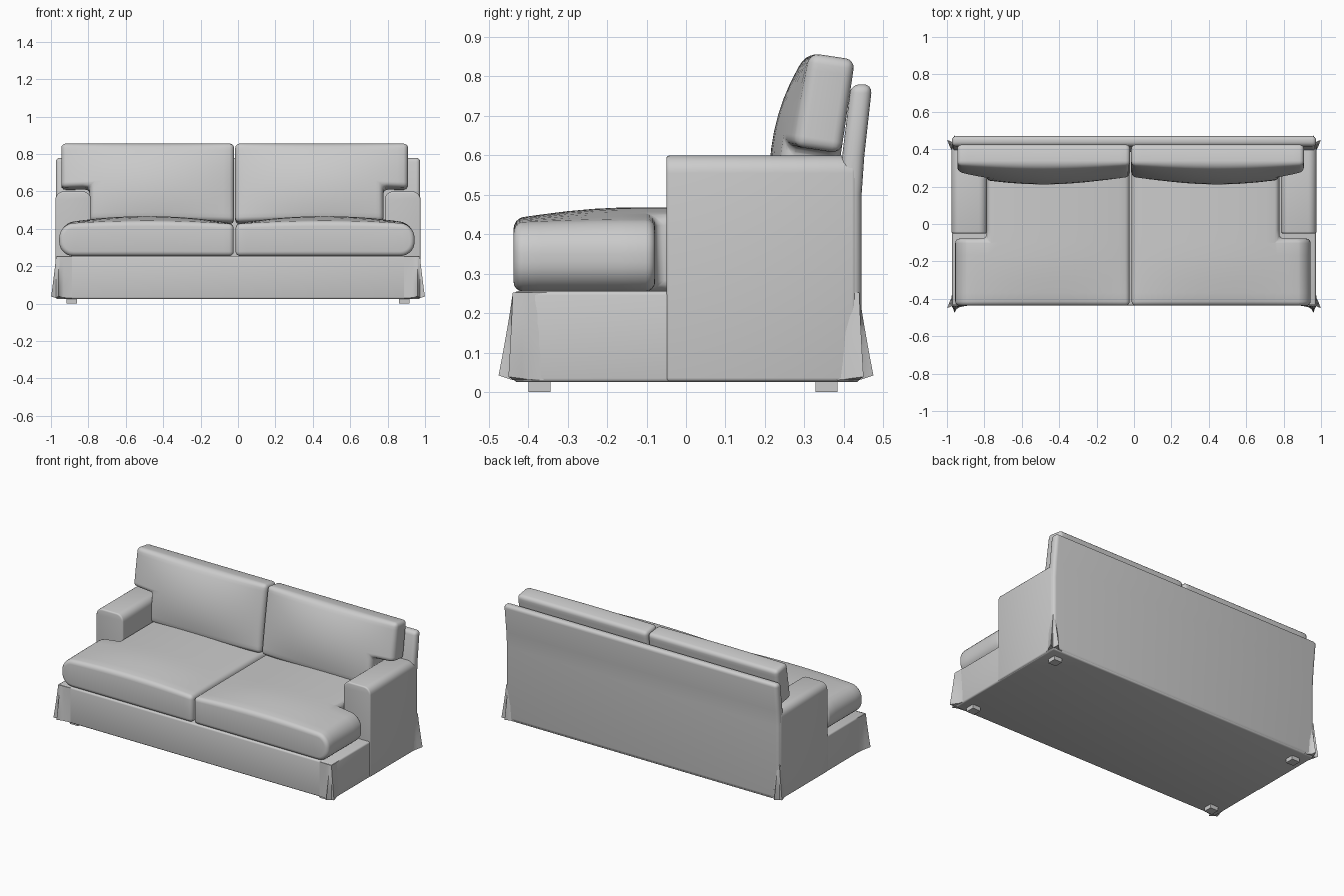
import bpy, bmesh, math
from mathutils import Vector

if "Cube" in bpy.data.objects:
    bpy.data.objects.remove(bpy.data.objects["Cube"])


def finish(name, bm, angle=40):
    """Store a bmesh as a smooth object with edges above the angle kept sharp."""
    bmesh.ops.recalc_face_normals(bm, faces=bm.faces[:])
    for f in bm.faces:
        f.smooth = True
    for e in bm.edges:
        e.smooth = len(e.link_faces) == 2 and e.calc_face_angle(0) < math.radians(angle)
    me = bpy.data.meshes.new(name)
    bm.to_mesh(me)
    bm.free()
    ob = bpy.data.objects.new(name, me)
    bpy.context.collection.objects.link(ob)
    return ob


def prism(pts, lo, hi, axis="z"):
    """Extrude a 2D outline along one axis."""
    bm = bmesh.new()
    place = {"z": lambda p, h: (p[0], p[1], h),
             "x": lambda p, h: (h, p[0], p[1])}[axis]
    a = [bm.verts.new(place(p, lo)) for p in pts]
    b = [bm.verts.new(place(p, hi)) for p in pts]
    bm.faces.new(a)
    bm.faces.new(b)
    for i in range(len(pts)):
        j = (i + 1) % len(pts)
        bm.faces.new((a[i], a[j], b[j], b[i]))
    bmesh.ops.recalc_face_normals(bm, faces=bm.faces[:])
    return bm


def rect(x0, x1, y0, y1):
    return [(x0, y0), (x1, y0), (x1, y1), (x0, y1)]


def bevel(bm, r, pick=None, seg=4):
    """Round the picked edges, or every edge sharper than 50 degrees."""
    if pick is None:
        pick = lambda e: e.calc_face_angle(0) > math.radians(50)
    bmesh.ops.bevel(bm, geom=[e for e in bm.edges if pick(e)], offset=r,
                    segments=seg, profile=0.5, affect='EDGES', clamp_overlap=False)


def slice_up(bm, axis, lo, hi, n):
    """Cut evenly spaced loops so the shape can be bent."""
    for i in range(1, n):
        p = Vector((0, 0, 0))
        p[axis] = lo + (hi - lo) * i / n + 0.0013
        d = Vector((0, 0, 0))
        d[axis] = 1
        bmesh.ops.bisect_plane(bm, geom=bm.verts[:] + bm.edges[:] + bm.faces[:],
                               dist=1e-5, plane_co=p, plane_no=d)


def hump(t, power=1.0):
    return math.sin(math.pi * min(max(t, 0), 1)) ** power


CX = -0.018   # the cushions meet slightly off centre

# Base with its skirt panels
bm = prism(rect(-0.972, 0.972, -0.436, 0.44), 0.025, 0.256)
bevel(bm, 0.01, seg=3)
finish("base", bm)

# Back panel, leaning back above the arms
bm = prism([(0.385, 0.027), (0.445, 0.027), (0.445, 0.5), (0.452, 0.6),
            (0.472, 0.78), (0.418, 0.78), (0.396, 0.6), (0.385, 0.5)],
           -0.974, 0.974, "x")
bevel(bm, 0.022)
finish("back_panel", bm)

for s, side in ((-1, "left"), (1, "right")):
    # Arm with rounded long top edges
    bm = prism(rect(*sorted((s * 0.785, s * 0.976)), -0.05, 0.43), 0.027, 0.6)
    bevel(bm, 0.045, lambda e: all(v.co.z > 0.59 for v in e.verts)
          and abs(e.verts[0].co.y - e.verts[1].co.y) > 0.1, 6)
    bevel(bm, 0.009, seg=3)
    finish(side + "_arm", bm)

    # Seat cushion: wide in front of the arm, narrow beside it
    w = 0.962 if s > 0 else 0.938
    n = 0.795 if s > 0 else 0.77
    bm = prism([(0.005, -0.437), (w, -0.437), (w, -0.078), (n, -0.078),
                (n, 0.37), (0.005, 0.37)], 0.255, 0.425)
    bevel(bm, 0.075, lambda e: all(v.co.x > w - 0.01 for v in e.verts)
          and abs(e.verts[0].co.y - e.verts[1].co.y) > 0.1, 7)
    bevel(bm, 0.024)
    slice_up(bm, 0, 0, w, 16)
    slice_up(bm, 1, -0.437, 0.37, 12)
    for v in bm.verts:
        x, y, z = v.co
        rise = math.sin(min((y + 0.437) / 0.3, 1) * math.pi / 2)
        v.co.z += 0.043 * (z - 0.255) / 0.17 * hump(x / w, 0.8) * (0.35 + 0.65 * rise)
        v.co.x = CX + s * x
    finish(side + "_seat_cushion", bm)

    # Back cushion: built flat (height along y), then bulged and leaned back
    w = 0.927
    n = 0.795 if s > 0 else 0.775
    bm = prism([(0.003, 0.42), (n, 0.42), (n, 0.605), (w, 0.605),
                (w, 0.845), (0.003, 0.845)], 0, 0.115)
    bevel(bm, 0.024)
    slice_up(bm, 0, 0, w, 16)
    slice_up(bm, 1, 0.42, 0.845, 10)
    lean = math.radians(8.5)
    for v in bm.verts:
        x, h, t = v.co
        up = (h - 0.42) / 0.425
        t += 0.062 * t / 0.115 * hump(x / w, 0.8) * hump(0.12 + 0.88 * up, 0.7)
        k = h - 0.6
        v.co = (CX + s * x,
                0.392 + k * math.sin(lean) - t * math.cos(lean),
                0.6 + k * math.cos(lean) + t * math.sin(lean))
    finish(side + "_back_cushion", bm)

    for f, end in ((-1, "front"), (1, "back")):
        # Foot
        fx, fy = s * 0.888, (-0.371 if f < 0 else 0.356)
        bm = prism(rect(fx - 0.028, fx + 0.028, fy - 0.028, fy + 0.028), 0, 0.03)
        finish(f"{end}_{side}_foot", bm)

        # Flared corner pleat of the skirt; offsets from the corner (x, y outward)
        prof = [(-0.085, -0.002), (-0.04, 0.006), (-0.022, 0.018), (-0.012, 0.037),
                (-0.004, 0.012), (0.002, 0.001), (0.012, 0.004), (0.027, 0.012),
                (0.014, -0.022), (0.005, -0.04), (-0.002, -0.085), (-0.05, -0.05)]
        bm = bmesh.new()
        rings = []
        for z, t in ((0.252, 0), (0.2, 0.2), (0.15, 0.42), (0.09, 0.7), (0.03, 1)):
            ring = []
            for dx, dy in prof:
                bx, by = min(dx, 0.001), min(dy, 0.001)
                px, py = bx + (dx - bx) * t, by + (dy - by) * t
                lift = 0.012 * t * max(dx, dy, 0) / 0.037
                ring.append(bm.verts.new((s * (0.972 + px), f * (0.438 + py), z + lift)))
            rings.append(ring)
        for a, b in zip(rings, rings[1:]):
            for i in range(len(prof)):
                j = (i + 1) % len(prof)
                bm.faces.new((a[i], a[j], b[j], b[i]))
        bm.faces.new(rings[0])
        bm.faces.new(rings[-1])
        finish(f"{end}_{side}_skirt_pleat", bm, 60)
